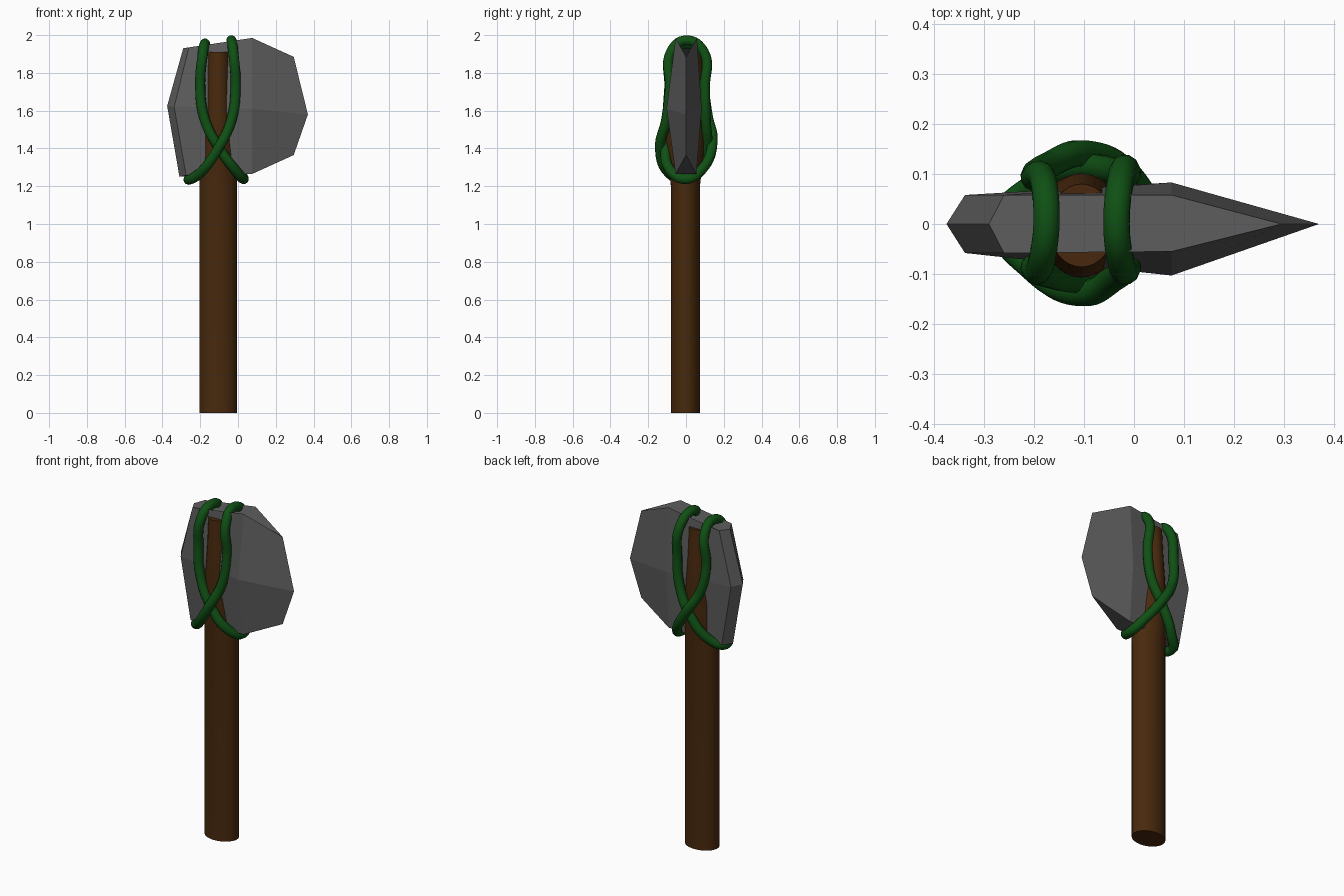
import bpy, bmesh, math

if "Cube" in bpy.data.objects:
    bpy.data.objects.remove(bpy.data.objects["Cube"])


def material(name, color):
    m = bpy.data.materials.new(name)
    m.diffuse_color = (*color, 1)
    m.use_nodes = True
    m.node_tree.nodes["Principled BSDF"].inputs["Base Color"].default_value = m.diffuse_color
    return m


def loft(name, rings, mat):
    """Skin a stack of vertex rings and cap both ends."""
    bm = bmesh.new()
    loops = [[bm.verts.new(p) for p in ring] for ring in rings]
    n = len(loops[0])
    for a, b in zip(loops, loops[1:]):
        for i in range(n):
            j = (i + 1) % n
            bm.faces.new((a[i], a[j], b[j], b[i]))
    bm.faces.new(loops[0][::-1])
    bm.faces.new(loops[-1])
    bmesh.ops.recalc_face_normals(bm, faces=bm.faces)
    me = bpy.data.meshes.new(name)
    bm.to_mesh(me)
    bm.free()
    ob = bpy.data.objects.new(name, me)
    bpy.context.collection.objects.link(ob)
    me.materials.append(mat)
    return ob


def select(ob):
    bpy.ops.object.select_all(action='DESELECT')
    ob.select_set(True)
    bpy.context.view_layer.objects.active = ob


wood = material("wood", (0.065, 0.022, 0.004))
stone = material("stone", (0.11, 0.11, 0.11))
vine = material("vine", (0.005, 0.08, 0.007))

# Handle: oval shaft that swells around the stone and tapers at the tip
sections = [(0, .1, .077), (1.2, .1, .077), (1.32, .097, .09), (1.45, .09, .104),
            (1.6, .078, .104), (1.75, .068, .095), (1.91, .066, .083)]
rings = []
for z, rx, ry in sections:
    rings.append([(-.105 + rx * math.cos(t), ry * math.sin(t) - .003, z)
                  for t in (2 * math.pi * i / 32 for i in range(32))])
handle = loft("handle", rings, wood)
select(handle)
bpy.ops.object.shade_smooth_by_angle(angle=math.radians(35))


# Stone head: three faceted levels, each with a back ridge, two flats and a blade edge
def level(back, a, b, edge, ya, yb_back, yb_front):
    return [(back[0], 0, back[1]), (a[0], -ya, a[1]), (b[0], -yb_front, b[1]),
            (edge[0], 0, edge[1]), (b[0], yb_back, b[1]), (a[0], ya, a[1])]


loft("stone_head", [
    level((-.31, 1.25), (-.275, 1.258), (.075, 1.265), (.295, 1.365), .055, .055, .055),
    level((-.375, 1.625), (-.338, 1.62), (.075, 1.61), (.37, 1.58), .058, .083, .103),
    level((-.29, 1.93), (-.26, 1.935), (.075, 1.985), (.295, 1.885), .058, .058, .055),
], stone)


# Bindings: two closed vine loops that cross on the front and back of the handle
def binding(name, points):
    cu = bpy.data.curves.new(name, 'CURVE')
    cu.dimensions = '3D'
    cu.bevel_depth = .027
    cu.bevel_resolution = 4
    cu.resolution_u = 8
    sp = cu.splines.new('BEZIER')
    sp.bezier_points.add(len(points) - 1)
    for bp, p in zip(sp.bezier_points, points):
        bp.co = p
        bp.handle_left_type = bp.handle_right_type = 'AUTO'
    sp.use_cyclic_u = True
    cu.materials.append(vine)
    ob = bpy.data.objects.new(name, cu)
    bpy.context.collection.objects.link(ob)
    select(ob)
    bpy.ops.object.convert(target='MESH')
    bpy.ops.object.shade_smooth()


binding("left_binding", [
    (-.175, 0, 1.955), (-.185, -.075, 1.91), (-.2, -.088, 1.72), (-.175, -.1, 1.55),
    (-.105, -.11, 1.41), (-.01, -.08, 1.28), (.03, 0, 1.238), (0, .085, 1.29),
    (-.1, .141, 1.44), (-.175, .115, 1.57), (-.2, .095, 1.72), (-.18, .08, 1.91)])
binding("right_binding", [
    (-.035, 0, 1.972), (-.025, -.08, 1.91), (-.013, -.085, 1.72), (-.035, -.105, 1.55),
    (-.105, -.138, 1.4), (-.2, -.09, 1.27), (-.262, 0, 1.235), (-.2, .075, 1.28),
    (-.105, .112, 1.41), (-.035, .105, 1.55), (-.013, .1, 1.72), (-.025, .095, 1.91)])
